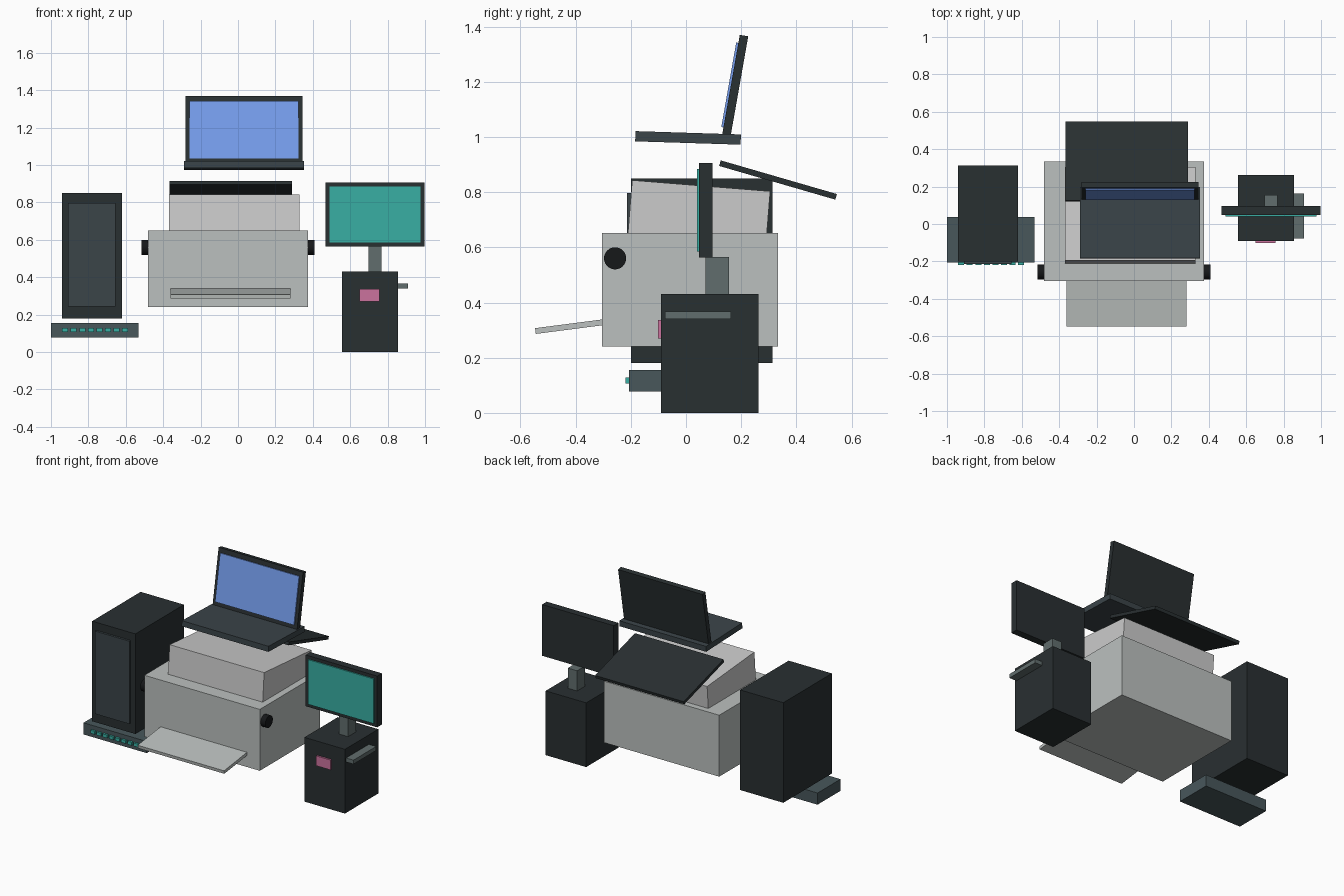
import bpy, bmesh, math
from mathutils import Vector

if "Cube" in bpy.data.objects:
    bpy.data.objects.remove(bpy.data.objects["Cube"])


def material(name, rgb):
    m = bpy.data.materials.new(name)
    m.diffuse_color = (*rgb, 1)
    m.use_nodes = True
    m.node_tree.nodes["Principled BSDF"].inputs["Base Color"].default_value = m.diffuse_color
    return m


DARK = material("charcoal", (0.022, 0.029, 0.031))
BLACK = material("black", (0.008, 0.009, 0.010))
SLATE = material("slate", (0.065, 0.095, 0.105))
PANEL = material("panel", (0.043, 0.058, 0.066))
STEEL = material("steel", (0.12, 0.155, 0.155))
PALE = material("pale_grey", (0.50, 0.53, 0.52))
LIGHT = material("light_grey", (0.68, 0.69, 0.68))
BLUE = material("blue_screen", (0.18, 0.34, 0.85))
TEAL = material("teal_screen", (0.04, 0.43, 0.37))
PINK = material("pink", (0.60, 0.17, 0.34))


def prism(name, x0, x1, profile, mat):
    """Extrude a (y, z) profile from x0 to x1."""
    bm = bmesh.new()
    face = bm.faces.new([bm.verts.new((x0, y, z)) for y, z in profile])
    ext = bmesh.ops.extrude_face_region(bm, geom=[face])
    verts = [v for v in ext["geom"] if isinstance(v, bmesh.types.BMVert)]
    bmesh.ops.translate(bm, verts=verts, vec=(x1 - x0, 0, 0))
    bmesh.ops.recalc_face_normals(bm, faces=bm.faces)
    me = bpy.data.meshes.new(name)
    bm.to_mesh(me)
    bm.free()
    me.materials.append(mat)
    ob = bpy.data.objects.new(name, me)
    bpy.context.collection.objects.link(ob)
    return ob


def box(name, x, y, z, mat):
    return prism(name, *x, [(y[0], z[0]), (y[1], z[0]), (y[1], z[1]), (y[0], z[1])], mat)


def slab(name, x, a, b, thick, mat):
    """Tilted board: edge line a-b in (y, z), thickened to the right of a->b."""
    a, b = Vector(a), Vector(b)
    d = (b - a).normalized()
    n = Vector((d.y, -d.x)) * thick
    return prism(name, *x, [a, b, b + n, a + n], mat)


# Computer tower
box("tower_case", (-0.94, -0.62), (-0.20, 0.313), (0.18, 0.85), DARK)
box("tower_front_panel", (-0.91, -0.655), (-0.214, -0.19), (0.243, 0.797), PANEL)

# Port hub with a row of sockets
box("hub_case", (-1.0, -0.532), (-0.206, 0.037), (0.078, 0.156), SLATE)
for i in range(8):
    x = -0.94 + i * 0.0457
    box(f"hub_port_{i + 1}", (x, x + 0.032), (-0.22, -0.20), (0.107, 0.128), TEAL)

# Printer
box("printer_body", (-0.48, 0.375), (-0.305, 0.334), (0.24, 0.651), PALE)
slab("printer_top", (-0.37, 0.33), (-0.195, 0.843), (0.305, 0.803), 0.23, LIGHT)
slab("output_tray", (-0.36, 0.28), (-0.547, 0.307), (-0.20, 0.352), 0.021, PALE)
slab("paper_support", (-0.366, 0.29), (0.126, 0.915), (0.547, 0.793), 0.021, DARK)
for side, x in (("left", -0.488), ("right", 0.382)):
    bpy.ops.mesh.primitive_cylinder_add(vertices=32, radius=0.04, depth=0.056,
                                        location=(x, -0.257, 0.56),
                                        rotation=(0, math.pi / 2, 0))
    knob = bpy.context.object
    knob.name = f"printer_knob_{side}"
    knob.data.materials.append(BLACK)
    bpy.ops.object.shade_smooth_by_angle()

# Laptop
slab("laptop_base", (-0.288, 0.354), (-0.183, 1.021), (0.199, 1.009), 0.037, PANEL)
slab("laptop_lid", (-0.28, 0.345), (0.131, 1.008), (0.195, 1.370), 0.031, DARK)
slab("laptop_screen", (-0.26, 0.324), (0.128, 1.036), (0.182, 1.342), 0.02, BLUE)

# Monitor on its stand
box("monitor_case", (0.468, 0.998), (0.047, 0.096), (0.563, 0.906), DARK)
box("monitor_screen", (0.49, 0.977), (0.039, 0.06), (0.585, 0.884), TEAL)
box("monitor_stand", (0.698, 0.767), (0.07, 0.155), (0.42, 0.565), STEEL)

# Small cabinet with label and side shelf
box("cabinet", (0.555, 0.855), (-0.09, 0.263), (0.0, 0.43), DARK)
box("cabinet_badge", (0.65, 0.757), (-0.102, -0.08), (0.27, 0.336), PINK)
box("cabinet_shelf", (0.84, 0.909), (-0.077, 0.163), (0.34, 0.367), STEEL)
